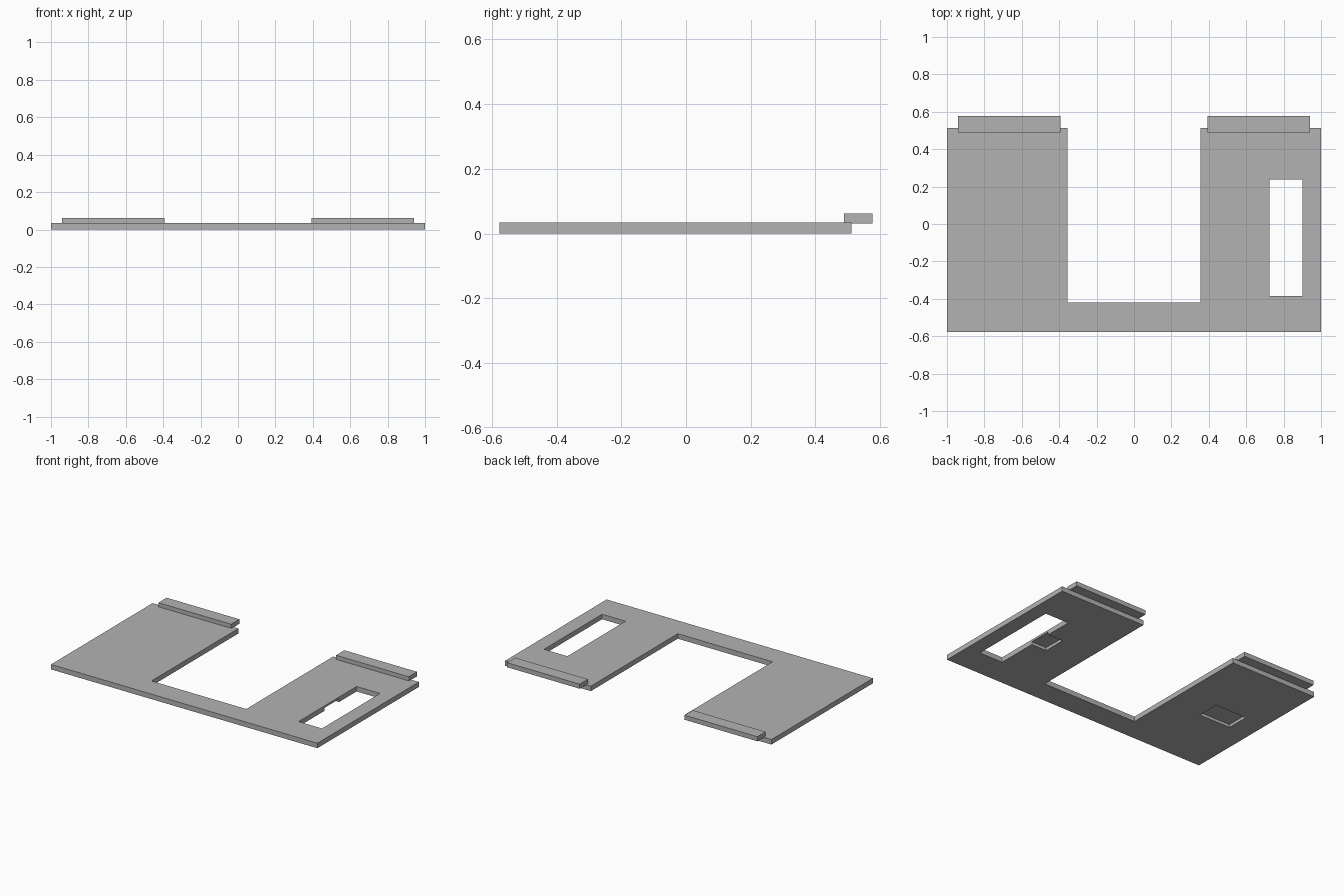
import bpy

default = bpy.data.objects.get("Cube")
if default:
    bpy.data.objects.remove(default, do_unlink=True)

# Single plain grey
grey = bpy.data.materials.new("plain_grey")
grey.use_nodes = True
colour = (0.45, 0.45, 0.45, 1)
grey.diffuse_color = colour
grey.node_tree.nodes["Principled BSDF"].inputs["Base Color"].default_value = colour


def box(name, x, y, z):
    """Axis-aligned box from (min, max) ranges."""
    bpy.ops.mesh.primitive_cube_add(size=1)
    obj = bpy.context.object
    obj.name = name
    for v in obj.data.vertices:
        v.co = [lo + (c + 0.5) * (hi - lo) for c, (lo, hi) in zip(v.co, (x, y, z))]
    obj.data.materials.append(grey)
    return obj


def cut(target, name, x, y, z):
    """Subtract a box and discard the cutter."""
    cutter = box(name, x, y, z)
    cutter.hide_render = True
    mod = target.modifiers.new(name, "BOOLEAN")
    mod.operation = "DIFFERENCE"
    mod.solver = "EXACT"
    mod.object = cutter
    bpy.context.view_layer.objects.active = target
    bpy.ops.object.modifier_apply(modifier=mod.name)
    bpy.data.objects.remove(cutter, do_unlink=True)


thickness = 0.034
through = (-0.1, 0.1)

# U-shaped base plate with one rectangular window
plate = box("base_plate", (-1, 1), (-0.577, 0.512), (0, thickness))
cut(plate, "centre_opening", (-0.356, 0.356), (-0.42, 0.7), through)
cut(plate, "window", (0.724, 0.9), (-0.385, 0.238), through)

# Shallow square pockets underneath, and raised lips along the back
for side, s in (("left", 1), ("right", -1)):
    cut(plate, side + "_pocket", sorted((s * 0.61, s * 0.845)), (-0.104, 0.05), (-0.1, 0.02))
    box(side + "_back_lip", sorted((s * 0.394, s * 0.94)), (0.489, 0.577), (0.031, 0.062))
